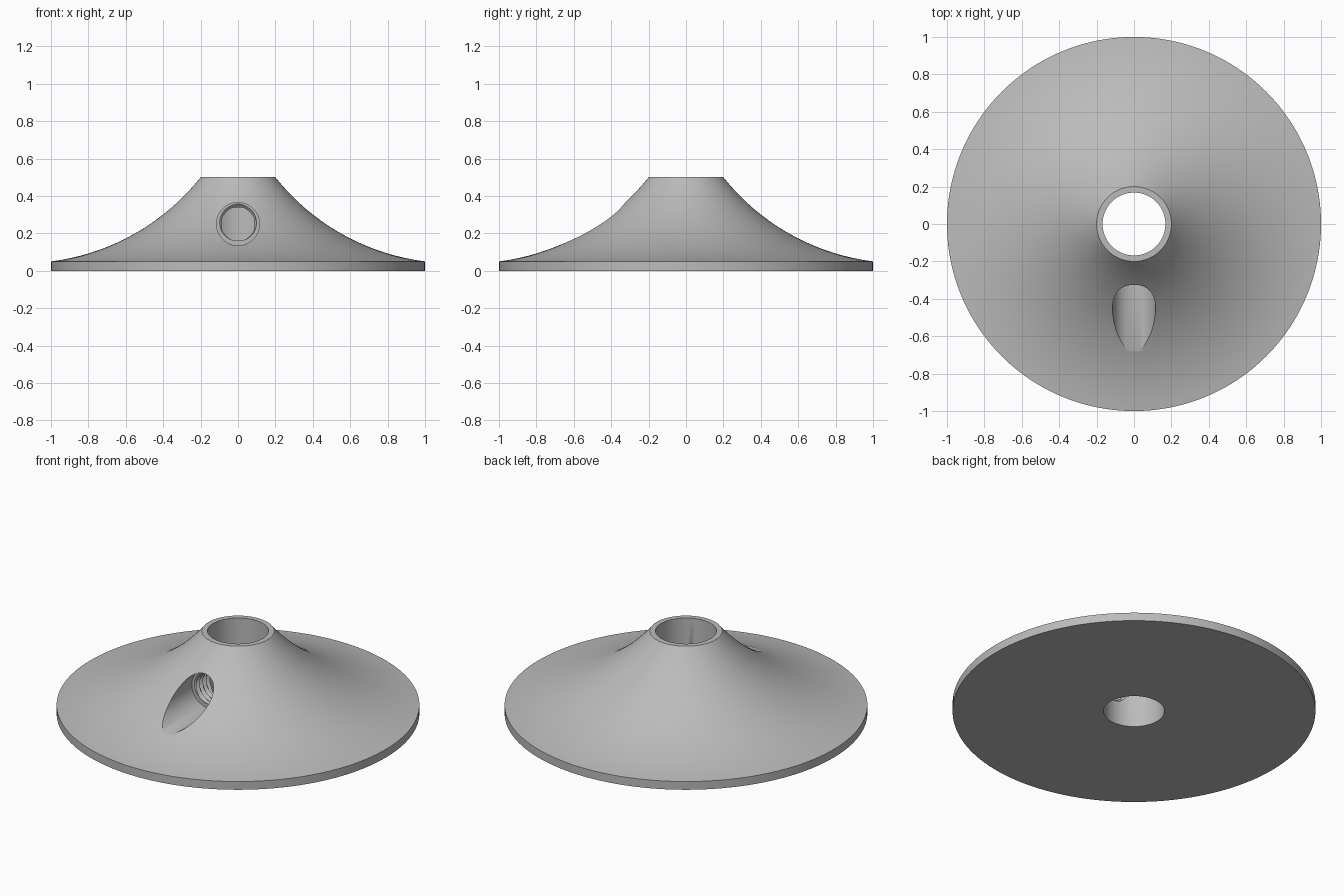
import bpy
import bmesh
from math import sin, cos, pi, hypot, radians
from mathutils import Vector

cube = bpy.data.objects.get("Cube")
if cube:
    bpy.data.objects.remove(cube, do_unlink=True)

grey = bpy.data.materials.new("mid grey")
grey.use_nodes = True
colour = (0.5, 0.5, 0.5, 1)
grey.diffuse_color = colour
grey.node_tree.nodes["Principled BSDF"].inputs["Base Color"].default_value = colour


def loft(name, rings, loop=False):
    """Skin equal rings of points; loop joins last to first, otherwise cap the ends."""
    bm = bmesh.new()
    rows = [[bm.verts.new(p) for p in ring] for ring in rings]
    pairs = list(zip(rows, rows[1:])) + ([(rows[-1], rows[0])] if loop else [])
    for a, b in pairs:
        for i in range(len(a)):
            j = (i + 1) % len(a)
            bm.faces.new((a[i], a[j], b[j], b[i]))
    if not loop:
        bm.faces.new(rows[0])
        bm.faces.new(rows[-1])
    bmesh.ops.recalc_face_normals(bm, faces=bm.faces)
    mesh = bpy.data.meshes.new(name)
    bm.to_mesh(mesh)
    bm.free()
    mesh.materials.append(grey)
    obj = bpy.data.objects.new(name, mesh)
    bpy.context.collection.objects.link(obj)
    return obj


# Flared body: concave arc from rim to collar, revolved around a plain bore
BORE, RIM, TOP = 0.168, Vector((1, 0.05)), Vector((0.2, 0.5))
RADIUS, STEPS, SEGMENTS = 1.215, 28, 160
chord = TOP - RIM
half = chord.length / 2
outward = Vector((-chord.y, chord.x)).normalized()
if outward.y < 0:
    outward = -outward
centre = (RIM + TOP) / 2 + outward * (RADIUS ** 2 - half ** 2) ** 0.5
profile = [Vector((BORE, 0)), Vector((1, 0))]
for k in range(STEPS + 1):
    p = RIM.lerp(TOP, k / STEPS) - centre
    profile.append(centre + p.normalized() * RADIUS)
profile.append(Vector((BORE, TOP.y)))
turns = [2 * pi * i / SEGMENTS for i in range(SEGMENTS)]
body = loft("flared_base",
            [[(p.x * cos(t), p.x * sin(t), p.y) for t in turns] for p in profile],
            loop=True)

# Side hole cutter: smooth counterbore, then a helical thread into the bore
HOLE_Z, WIDE, MINOR, MAJOR, PITCH, SHOULDER = 0.25, 0.115, 0.089, 0.107, 0.032, -0.28
SIDES = 64


def hole_ring(y, radius):
    angles = [2 * pi * i / SIDES for i in range(SIDES)]
    return [(radius(a) * cos(a), y, HOLE_Z + radius(a) * sin(a)) for a in angles]


def thread(y):
    def radius(a):
        phase = (y / PITCH + a / (2 * pi)) % 1
        return MINOR + (MAJOR - MINOR) * (1 - abs(2 * phase - 1))
    return radius


rings = [hole_ring(y, lambda a: WIDE) for y in (-1.1, SHOULDER)]
y = SHOULDER
while y < -0.08:
    rings.append(hole_ring(y, thread(y)))
    y += PITCH / 8
cutter = loft("side_hole_cutter", rings)
cutter.hide_render = True

bpy.ops.object.select_all(action='DESELECT')
bpy.context.view_layer.objects.active = body
body.select_set(True)
cut = body.modifiers.new("side hole", 'BOOLEAN')
cut.operation, cut.solver, cut.object = 'DIFFERENCE', 'EXACT', cutter
bpy.ops.object.modifier_apply(modifier=cut.name)
bpy.data.objects.remove(cutter, do_unlink=True)
bpy.ops.object.shade_smooth_by_angle(angle=radians(30))
